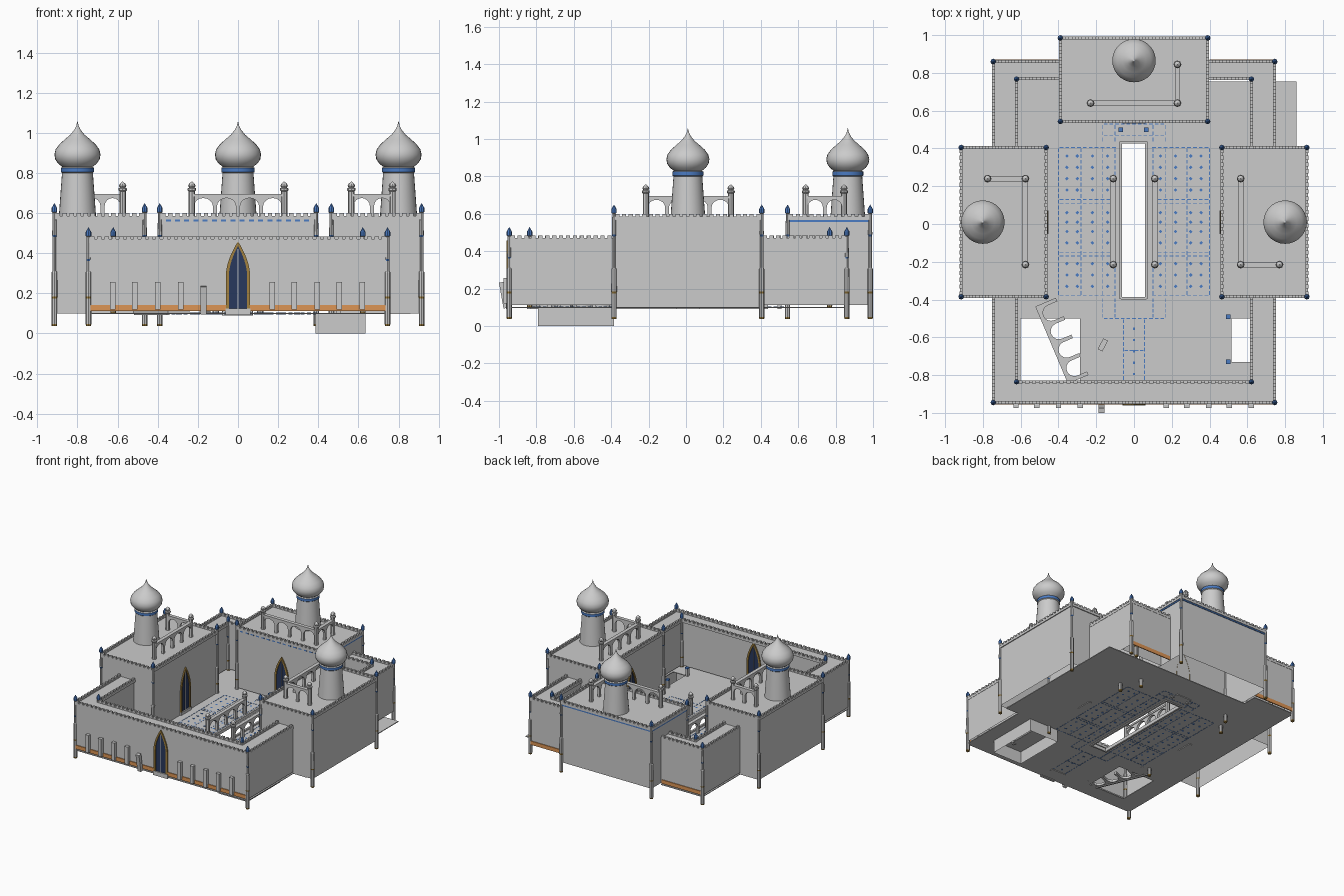
import bpy, bmesh, math
from mathutils import Matrix, Vector

if "Cube" in bpy.data.objects:
    bpy.data.objects.remove(bpy.data.objects["Cube"])

STONE, BLUE, ORANGE, GOLD, NAVY = range(5)
MATS = []
for name, rgb in (("pale stone", (.6, .6, .6)), ("tile blue", (.07, .2, .55)),
                  ("orange plinth", (.72, .3, .09)), ("dull gold", (.36, .22, .05)),
                  ("night blue", (.022, .04, .11))):
    m = bpy.data.materials.new(name)
    m.use_nodes = True
    m.diffuse_color = (*rgb, 1)
    m.node_tree.nodes["Principled BSDF"].inputs["Base Color"].default_value = (*rgb, 1)
    MATS.append(m)


def finish(name, bm, smooth=False):
    bmesh.ops.recalc_face_normals(bm, faces=bm.faces)
    me = bpy.data.meshes.new(name)
    bm.to_mesh(me)
    bm.free()
    for m in MATS:
        me.materials.append(m)
    ob = bpy.data.objects.new(name, me)
    bpy.context.collection.objects.link(ob)
    if smooth:
        bpy.ops.object.select_all(action='DESELECT')
        ob.select_set(True)
        bpy.context.view_layer.objects.active = ob
        bpy.ops.object.shade_smooth_by_angle(angle=math.radians(35))


def box(bm, x, y, z, mat=STONE, open_ends="", M=Matrix()):
    """Box from (min, max) pairs; open_ends drops the bottom (b) or top (t)."""
    c = [(a + b) / 2 for a, b in (x, y, z)]
    s = [abs(b - a) for a, b in (x, y, z)]
    vs = bmesh.ops.create_cube(bm, size=1, matrix=M @ Matrix.Translation(c) @ Matrix.Diagonal((*s, 1)))["verts"]
    for f in {f for v in vs for f in v.link_faces}:
        f.material_index = mat
        f.normal_update()
        if ("b" in open_ends and f.normal.z < -.9) or ("t" in open_ends and f.normal.z > .9):
            bm.faces.remove(f)


def lathe(bm, prof, seg, M):
    """Turn (radius, height, material) rows about z."""
    rings = [[bm.verts.new(M @ Vector((r * math.cos(k * math.tau / seg), r * math.sin(k * math.tau / seg), z)))
              for k in range(seg)] for r, z, _ in prof]
    for a, b, row in zip(rings, rings[1:], prof):
        for k in range(seg):
            j = (k + 1) % seg
            bm.faces.new((a[k], a[j], b[j], b[k])).material_index = row[2]
    bm.faces.new(rings[0]).material_index = prof[0][2]
    bmesh.ops.remove_doubles(bm, verts=rings[-1], dist=1e-5)


def merlons(bm, p, q, z):
    """Low rim with teeth from p to q."""
    p, q = Vector((*p, z)), Vector((*q, z))
    d = q - p
    M = Matrix.Translation(p) @ Matrix.Rotation(math.atan2(d.y, d.x), 4, 'Z')
    box(bm, (0, d.length), (-.007, .007), (-.01, .008), M=M)
    n = max(1, round(d.length / .036))
    for i in range(n):
        u = (i + .5) * d.length / n
        box(bm, (u - .011, u + .011), (-.008, .008), (.008, .022), M=M)


def arcade(bm, M, length, bays, ends=(True, True)):
    """Round-arched screen along local x, with capped end posts."""
    w, t, top, spring = length / bays, .009, .118, .055
    for i in range(bays):
        r = w / 2 - .01
        pts = [(i * w + w / 2 - r * math.cos(a * math.pi / 8), spring + .042 * math.sin(a * math.pi / 8)) for a in range(9)]
        for (u0, v0), (u1, v1) in zip(pts, pts[1:]):
            sides = [[bm.verts.new(M @ Vector((u, s * t, v))) for u, v in ((u0, v0), (u1, v1), (u1, top), (u0, top))]
                     for s in (-1, 1)]
            bm.faces.new(sides[0])
            bm.faces.new(sides[1][::-1])
            for k in (0, 2):
                bm.faces.new((sides[0][k], sides[0][k + 1], sides[1][k + 1], sides[1][k]))
    for i in range(bays + 1):
        box(bm, (i * w - .01, i * w + .01), (-t, t), (0, top), M=M)
    box(bm, (0, length), (-.014, .014), (.105, top), M=M)
    post = [(.016, 0), (.016, .13), (.021, .135), (.021, .145), (.013, .149), (.019, .158), (.014, .168), (0, .18)]
    for u, on in zip((0, length), ends):
        if on:
            lathe(bm, [(r, z, STONE) for r, z in post], 8, M @ Matrix.Translation((u, 0, 0)))


def along(p, q, z):
    d = Vector(q) - Vector(p)
    return Matrix.Translation((*p, z)) @ Matrix.Rotation(math.atan2(d.y, d.x), 4, 'Z'), d.length


# Curtain wall
LOW, WALL, ROOF = .113, .462, .578
bm, teeth = bmesh.new(), bmesh.new()
box(bm, (-.75, .75), (-.95, -.84), (LOW, WALL), open_ends="b")
merlons(teeth, (-.745, -.945), (.745, -.945), WALL)
merlons(teeth, (-.62, -.836), (.62, -.836), WALL)
for s in (-1, 1):
    box(bm, (s * .625, s * .75), (-.84, -.39), (LOW, WALL), open_ends="b")
    box(bm, (s * .625, s * .75), (.405, .765), (LOW, WALL), open_ends="b")
    box(bm, (s * .39, s * .75), (.765, .865), (LOW, WALL), open_ends="b")
    for p, q in (((.745, -.945), (.745, -.39)), ((.622, -.836), (.622, -.39)), ((.745, .405), (.745, .86)),
                 ((.622, .405), (.622, .77)), ((.39, .86), (.745, .86)), ((.39, .77), (.622, .77))):
        merlons(teeth, (s * p[0], p[1]), (s * q[0], q[1]), WALL)
finish("curtain_wall", bm)

# Three pavilion blocks
BLOCKS = {"left_pavilion": (.465, .915, -.385, .405), "right_pavilion": (-.915, -.465, -.385, .405),
          "back_pavilion": (-.39, .39, .543, .985)}
for name, (x0, x1, y0, y1) in BLOCKS.items():
    bm = bmesh.new()
    box(bm, (x0, x1), (y0, y1), (.1 if name[0] != "b" else LOW, ROOF), open_ends="b")
    finish(name, bm)
    ring = [(x0, y0), (x1, y0), (x1, y1), (x0, y1)]
    for p, q in zip(ring, ring[1:] + ring[:1]):
        merlons(teeth, p, q, ROOF)
finish("battlements", teeth)
bm = bmesh.new()
x0, x1, y0, y1 = BLOCKS["back_pavilion"]
box(bm, (x0 - .004, x1 + .004), (y0 + .01, y1 + .004), (.557, .567), BLUE)
for i in range(16):
    box(bm, (-.36 + i * .046, -.335 + i * .046), (y0 - .004, y0 + .004), (.557, .568), BLUE)
finish("blue_cornice", bm)

# Corner posts with blue spires
bm = bmesh.new()


def corner_post(x, y, top, low=.037):
    rows = [(.013, low, GOLD), (.014, low + .01, STONE), (.014, .175, GOLD), (.015, .185, STONE), (.014, .305, STONE),
            (.009, .312, STONE), (.009, top - .17, BLUE), (.011, top - .16, STONE), (.009, top - .05, STONE),
            (.014, top - .045, BLUE), (.014, top - .025, BLUE), (0, top, BLUE)]
    lathe(bm, rows, 8, Matrix.Translation((x, y, 0)))


for s in (-1, 1):
    for x, y, low in ((.745, -.945, .037), (.745, .86, .037), (.622, -.836, .1), (.622, .768, .1)):
        corner_post(s * x, y, .53, low)
for x0, x1, y0, y1 in BLOCKS.values():
    for x in (x0, x1):
        for y in (y0, y1):
            corner_post(x, y, .65)
finish("corner_posts", bm)

# Onion-domed turrets
ONION = [(.093, ROOF, STONE), (.09, .62, STONE), (.077, .8, STONE), (.083, .805, BLUE), (.083, .825, STONE),
         (.075, .83, STONE), (.096, .846, STONE), (.111, .868, STONE), (.115, .892, STONE), (.109, .917, STONE),
         (.09, .943, STONE), (.062, .968, STONE), (.036, .99, STONE), (.016, 1.015, STONE), (.006, 1.035, STONE),
         (0, 1.06, STONE)]
for name, x, y in (("left_turret", .8, .01), ("right_turret", -.8, .01), ("back_turret", 0, .865)):
    bm = bmesh.new()
    lathe(bm, ONION, 28, Matrix.Translation((x, y, 0)))
    finish(name, bm, True)

# Rooftop and poolside arcades
bm = bmesh.new()
for a, b, c in (((.565, .24), (.565, -.215), (.77, -.215)), ((-.575, -.215), (-.575, .24), (-.775, .24)),
                ((-.23, .64), (.23, .64), (.23, .845))):
    M, L = along(a, b, ROOF)
    arcade(bm, M, L, 4)
    M, L = along(b, c, ROOF)
    arcade(bm, M, L, 2, (False, True))
for s in (-1, 1):
    M, L = along((s * .11, -.215), (s * .11, .24), .1)
    arcade(bm, M, L, 4)
finish("arcades", bm)

# Toppled arcade lying flat over the broken floor
bm = bmesh.new()
M, L = along((-.41, -.4), (-.245, -.79), .105)
M = M @ Matrix.Rotation(math.radians(90), 4, 'X')
arcade(bm, M, L, 4, (False, False))
finish("toppled_arcade", bm)

# Courtyard floor with openings
FZ = .1
AREAS = [(-.75, .75, -.95, .755), (-.75, -.39, .7, .865), (.7, .86, -.385, .755)]
HOLES = [(-.065, .06, -.39, .43), (-.6, -.285, -.83, -.5), (.515, .622, -.73, -.5)]
xs = sorted({v for r in AREAS + HOLES for v in r[:2]})
ys = sorted({v for r in AREAS + HOLES for v in r[2:]})
inside = lambda x, y, rs: any(a < x < b and c < y < d for a, b, c, d in rs)
bm = bmesh.new()
for xa, xb in zip(xs, xs[1:]):
    for ya, yb in zip(ys, ys[1:]):
        c = ((xa + xb) / 2, (ya + yb) / 2)
        if inside(*c, AREAS) and not inside(*c, HOLES):
            bm.faces.new([bm.verts.new((x, y, FZ - .003)) for x, y in ((xa, ya), (xb, ya), (xb, yb), (xa, yb))])
bmesh.ops.remove_doubles(bm, verts=bm.verts, dist=1e-5)
up = bmesh.ops.extrude_face_region(bm, geom=bm.faces[:])["geom"]
bmesh.ops.translate(bm, vec=(0, 0, .006), verts=[v for v in up if isinstance(v, bmesh.types.BMVert)])
finish("courtyard_floor", bm)

# Pool kerb and pit lining
bm = bmesh.new()
for x in (-.07, .065):
    box(bm, (x - .007, x + .007), (-.397, .437), (.09, .115))
for y in (-.393, .433):
    box(bm, (-.07, .065), (y - .006, y + .006), (.09, .115))
finish("pool_kerb", bm)
bm = bmesh.new()
box(bm, (.385, .635), (-.79, -.385), (0, .097), open_ends="bt")
finish("pit_lining", bm)

# Blue floor tiling
bm = bmesh.new()
TZ = (FZ - .0045, FZ + .0045)


def dashes(p, q):
    M, L = along(p, q, 0)
    n = max(1, round(L / .03))
    for i in range(n):
        u = (i + .5) * L / n
        box(bm, (u - .01, u + .01), (-.002, .002), TZ, BLUE, M=M)


for s in (-1, 1):
    for y in (.405, .13, .11, -.15, -.17, -.38):
        dashes((s * .09, y), (s * .4, y))
    for x in (.1, .165, .28, .4):
        dashes((s * x, -.38), (s * x, .405))
    for y0, y1 in ((-.5, -.39), (.43, .53)):
        dashes((s * .165, y0), (s * .165, y1))
        dashes((s * .1, y0), (s * .1, y1))
    for x in (.14, .22, .3, .355):
        for y in (.36, .3, .24, .18, .06, .01, -.04, -.1, -.21, -.27, -.33):
            M = Matrix.Translation((s * x, y, 0)) @ Matrix.Rotation(math.pi / 4, 4, 'Z')
            box(bm, (-.007, .007), (-.007, .007), TZ, BLUE, M=M)
    dashes((s * .055, -.83), (s * .055, -.5))
for y in (-.5, .47, .53):
    dashes((-.165, y), (.165, y))
dashes((-.055, -.67), (.055, -.67))
for i in range(5):
    box(bm, (-.006, .006), (-.8 + i * .06, -.788 + i * .06), TZ, BLUE)
finish("floor_tiling", bm)


# Pointed gates with gold frames
def gate(name, x, y, turn):
    bm = bmesh.new()
    M = Matrix.Translation((x, y, 0)) @ Matrix.Rotation(turn, 4, 'Z')

    def outline(w, apex):
        half = [(w, LOW)] + [(w * (1 - t ** 1.8), .29 + (apex - .29) * t) for t in [i / 8 for i in range(9)]]
        return half + [(-u, v) for u, v in half[-2::-1]]
    out, inn = outline(.06, .458), outline(.045, .435)
    ring = [[bm.verts.new(M @ Vector((u, d, v))) for u, v in pts]
            for pts, d in ((out, .002), (out, -.009), (inn, -.009), (inn, -.002))]
    for a, b in zip(ring, ring[1:]):
        for k in range(len(out) - 1):
            bm.faces.new((a[k], a[k + 1], b[k + 1], b[k])).material_index = GOLD
    bm.faces.new(ring[3]).material_index = NAVY
    box(bm, (-.0015, .0015), (-.005, 0), (LOW, .42), STONE, M=M)
    box(bm, (-.062, .062), (-.012, .01), (.092, .125), STONE, M=M)
    finish(name, bm)


gate("front_gate", 0, -.95, 0)
gate("front_gate_inner", 0, -.84, math.pi)
gate("back_door", 0, .543, 0)
gate("left_door", .465, .01, -math.pi / 2)
gate("right_door", -.465, .01, math.pi / 2)

# Orange plinth strips, front and back
bm = bmesh.new()
for s in (-1, 1):
    box(bm, (s * .06, s * .735), (-.956, -.949), (LOW, .142), ORANGE)
    box(bm, (s * .4, s * .735), (.864, .871), (LOW, .142), ORANGE)
finish("plinth_strips", bm)

# Short buttresses on the front wall, one broken loose
bm = bmesh.new()
for x in (-.625, -.515, -.4, -.285, .17, .28, .395, .505, .62):
    box(bm, (x - .014, x + .014), (-.975, -.945), (.12, .257))
M = Matrix.Translation((-.172, -.975, .165)) @ Matrix.Rotation(math.radians(10), 4, 'X')
box(bm, (-.015, .015), (-.013, .013), (-.07, .07), M=M)
finish("buttresses", bm)

# Rubble and small courtyard markers
bm = bmesh.new()
M = Matrix.Translation((-.165, -.64, .112)) @ Matrix.Rotation(math.radians(-28), 4, 'Z')
box(bm, (-.014, .014), (-.032, .032), (-.012, .012), M=M)
for x, y in ((-.07, .5), (.065, .5), (.5, -.49), (.5, -.73)):
    box(bm, (x - .01, x + .01), (y - .01, y + .01), (.09, .16))
    box(bm, (x - .012, x + .012), (y - .012, y + .012), (.16, .17), BLUE)
finish("courtyard_markers", bm)
